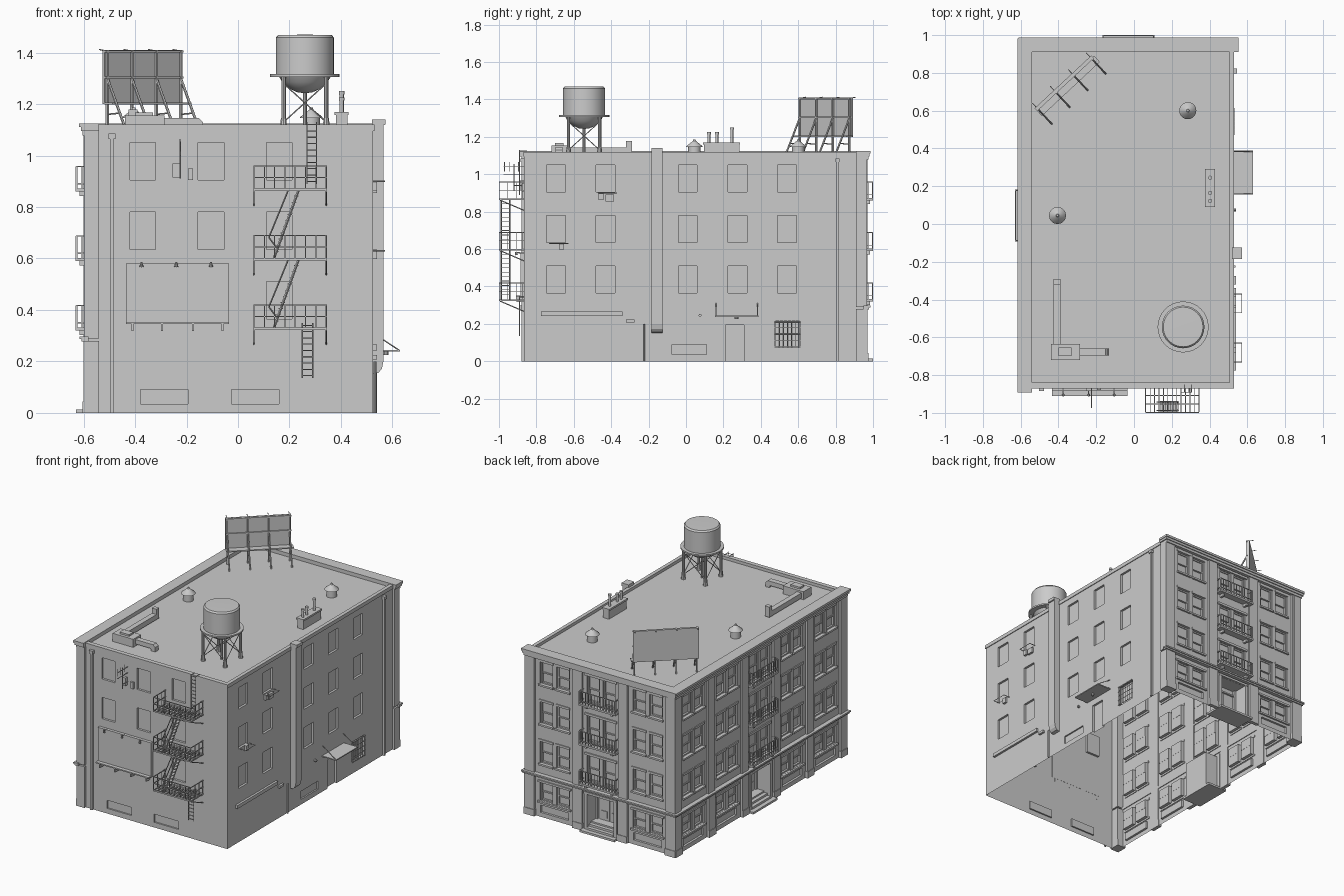
import bpy, bmesh, math
from mathutils import Matrix, Vector

I = Matrix.Identity(4)
FLOORS = [0.0, 0.27, 0.54]
new = bmesh.new


def box(bm, x0, x1, y0, y1, z0, z1, M=I):
    c = Matrix.Translation(((x0 + x1) / 2, (y0 + y1) / 2, (z0 + z1) / 2))
    s = Matrix.Diagonal((abs(x1 - x0), abs(y1 - y0), abs(z1 - z0), 1))
    bmesh.ops.create_cube(bm, size=1, matrix=M @ c @ s)


def rod(bm, p, q, r, n=6, M=I, r2=None):
    p, q = Vector(p), Vector(q)
    R = (q - p).to_track_quat('Z', 'Y').to_matrix().to_4x4()
    bmesh.ops.create_cone(bm, cap_ends=True, segments=n, radius1=r, radius2=r if r2 is None else r2,
                          depth=(q - p).length, matrix=M @ Matrix.Translation((p + q) / 2) @ R)


def lathe(bm, cx, cy, prof, n=32):
    vs = [bm.verts.new((cx + r, cy, z)) for r, z in prof]
    es = [bm.edges.new(e) for e in zip(vs, vs[1:])]
    bmesh.ops.spin(bm, geom=vs + es, cent=(cx, cy, 0), axis=(0, 0, 1), angle=2 * math.pi, steps=n)
    bmesh.ops.remove_doubles(bm, verts=bm.verts, dist=1e-5)
    bmesh.ops.recalc_face_normals(bm, faces=bm.faces)


def prism_y(bm, pts, y0, y1):
    f = bm.faces.new([bm.verts.new((x, y0, z)) for x, z in pts])
    e = bmesh.ops.extrude_face_region(bm, geom=[f])['geom']
    bmesh.ops.translate(bm, vec=(0, y1 - y0, 0), verts=[v for v in e if isinstance(v, bmesh.types.BMVert)])
    bmesh.ops.recalc_face_normals(bm, faces=bm.faces)


def finish(name, bm, smooth=False):
    me = bpy.data.meshes.new(name)
    bm.to_mesh(me)
    bm.free()
    ob = bpy.data.objects.new(name, me)
    bpy.context.collection.objects.link(ob)
    if smooth:
        bpy.ops.object.select_all(action='DESELECT')
        ob.select_set(True)
        bpy.context.view_layer.objects.active = ob
        bpy.ops.object.shade_smooth_by_angle(angle=math.radians(35))
    return ob


cut, trim, sash, balc, door, steps = new(), new(), new(), new(), new(), new()


# Double-hung window in a decorated facade (u along wall, d outward)
def window(M, u, w, z0, z1):
    h, t, zm = w / 2, 0.009, (z0 + z1) / 2
    box(cut, u - h, u + h, -0.025, 0.05, z0, z1, M)
    for s in (-1, 1):
        box(sash, u + s * h, u + s * (h - t), -0.025, -0.010, z0, z1, M)
    for z in (z0, zm - t / 2, z1 - t):
        box(sash, u - h, u + h, -0.025, -0.012, z, z + t, M)
    box(sash, u - h, u + h, -0.026, -0.018, zm, z1, M)


def facade(M, half, bays):
    # pilasters: wider at ground floor, with base blocks
    edges = [0.135] + [b + 0.145 for b in bays]
    for a in edges:
        end = a == edges[-1]
        b = half if end else a + 0.07
        for s in (-1, 1):
            d0 = -0.045 if end else -0.005
            box(trim, s * a, s * b, d0, 0.013, 0.29, 1.10, M)
            box(trim, s * a, s * b, d0, 0.016, 0, 0.28, M)
            box(trim, s * (a - 0.004), s * b, d0, 0.02, 0, 0.045, M)
    # string course and main cornice
    box(trim, -half - 0.008, half + 0.008, -0.005, 0.024, 0.277, 0.287, M)
    box(trim, -half - 0.012, half + 0.012, -0.005, 0.031, 0.287, 0.297, M)
    box(trim, -half, half, -0.005, 0.02, 1.078, 1.095, M)
    box(trim, -half - 0.008, half + 0.008, -0.045, 0.026, 1.095, 1.11, M)
    box(trim, -half - 0.012, half + 0.012, -0.045, 0.032, 1.11, 1.125, M)
    # paired windows, sills, heads and basement panels
    for b in bays:
        for c in (-b, b):
            for u in (c - 0.063, c + 0.063):
                window(M, u, 0.096, 0.11, 0.235)
                for f in FLOORS:
                    window(M, u, 0.096, 0.365 + f, 0.515 + f)
                    box(trim, u - 0.056, u + 0.056, -0.005, 0.012, 0.353 + f, 0.365 + f, M)
                    box(trim, u - 0.054, u + 0.054, -0.005, 0.006, 0.515 + f, 0.53 + f, M)
            box(trim, c - 0.125, c + 0.125, -0.005, 0.012, 0.097, 0.109, M)
            box(trim, c - 0.125, c + 0.125, -0.005, 0.007, 0.236, 0.25, M)
            box(cut, c - 0.105, c + 0.105, -0.015, 0.05, 0.03, 0.08, M)
    # centre bay: tall windows and balconies
    for f in FLOORS:
        for u in (-0.06, 0.06):
            window(M, u, 0.092, 0.335 + f, 0.515 + f)
        box(trim, -0.12, 0.12, -0.005, 0.008, 0.516 + f, 0.532 + f, M)
        z = 0.32 + f
        box(balc, -0.138, 0.138, -0.005, 0.046, z, z + 0.012, M)
        for zr in (z + 0.028, z + 0.095):
            box(balc, -0.136, 0.136, 0.040, 0.045, zr, zr + 0.005, M)
            for s in (-1, 1):
                box(balc, s * 0.131, s * 0.136, 0, 0.045, zr, zr + 0.005, M)
        for i in range(13):
            u = -0.1335 + i * 0.02225
            w = 0.0035 if i % 4 == 0 else 0.0018
            box(balc, u - w, u + w, 0.0425 - w, 0.0425 + w, z + 0.01, z + 0.097, M)
        for s in (-1, 1):
            box(balc, s * 0.132, s * 0.135, 0.02, 0.023, z + 0.01, z + 0.097, M)
            box(balc, s * 0.09, s * 0.105, 0, 0.03, z - 0.018, z, M)
    # entrance recess, doors and steps
    box(cut, -0.1, 0.1, -0.1, 0.06, -0.05, 0.252, M)
    for s in (-1, 1):
        box(trim, s * 0.1, s * 0.122, -0.005, 0.012, 0, 0.265, M)
        box(door, s * 0.1, s * 0.086, -0.1, -0.085, 0.05, 0.252, M)
        box(door, s * 0.004, s * 0.08, -0.1, -0.094, 0.05, 0.205, M)
        box(door, s * 0.018, s * 0.066, -0.1, -0.09, 0.07, 0.115, M)
    box(door, -0.1, 0.1, -0.1, -0.085, 0.207, 0.217, M)
    box(trim, -0.122, 0.122, -0.005, 0.014, 0.253, 0.268, M)
    for d, z in ((0.045, 0.014), (0.015, 0.028), (-0.01, 0.042), (-0.035, 0.052)):
        w = 0.13 if d > 0.02 else 0.0995
        box(steps, -w, w, -0.1, d, 0, z, M)


facade(Matrix.Translation((-0.03, 0.955, 0)), 0.57, [0.35])
facade(Matrix.Translation((-0.585, 0.045, 0)) @ Matrix.Rotation(math.pi / 2, 4, 'Z'), 0.925, [0.35, 0.71])

# Plain-wall openings on front and right
for f in FLOORS:
    for x in (-0.37, -0.105, 0.16):
        if f > 0 or x > 0:
            box(cut, x - 0.05, x + 0.05, -0.92, -0.85, 0.365 + f, 0.51 + f)
    for y in (-0.695, -0.43, 0.01, 0.275, 0.54):
        box(cut, 0.51, 0.58, y - 0.05, y + 0.05, 0.365 + f, 0.51 + f)
for x in (-0.287, 0.067):
    box(cut, x - 0.092, x + 0.092, -0.92, -0.855, 0.035, 0.09)
box(cut, 0.515, 0.58, -0.075, 0.11, 0.035, 0.09)
box(cut, 0.51, 0.58, 0.21, 0.31, -0.05, 0.195)
box(cut, 0.505, 0.58, 0.475, 0.61, 0.075, 0.215)

# Building shell: cut openings, then open the underside
bm = new()
box(bm, -0.585, 0.525, -0.865, 0.955, 0, 1.10)
body = finish("building_walls", bm)
cutter = finish("opening_cutter", cut)
cutter.hide_render = True
mod = body.modifiers.new("openings", 'BOOLEAN')
mod.object, mod.solver = cutter, 'EXACT'
bpy.context.view_layer.update()
me = bpy.data.meshes.new_from_object(body.evaluated_get(bpy.context.evaluated_depsgraph_get()))
body.modifiers.clear()
body.data = me
bpy.data.objects.remove(cutter)
bm = new()
bm.from_mesh(me)
bmesh.ops.delete(bm, geom=[f for f in bm.faces if f.normal.z < -0.9 and f.calc_center_median().z < 0.001], context='FACES')
bm.to_mesh(me)
bm.free()
for n, b in (("facade_trim", trim), ("window_sashes", sash), ("balconies", balc), ("entrance_doors", door), ("entrance_steps", steps)):
    finish(n, b)

# Parapet on plain sides, and behind the cornices
bm = new()
box(bm, -0.6, 0.53, -0.87, -0.84, 1.095, 1.12)
box(bm, 0.505, 0.53, -0.87, 0.96, 1.095, 1.12)
finish("roof_parapet", bm)

# Fire escape
bm = new()
for f in FLOORS:
    z = 0.322 + f
    for y in (-1.0, -0.955, -0.91, -0.87):
        box(bm, 0.06, 0.345, y, y + 0.004, z, z + 0.01)
    for i in range(13):
        x = 0.06 + i * 0.0234
        box(bm, x, x + 0.004, -1.0, -0.866, z, z + 0.008)
    for zr in (z + 0.05, z + 0.095):
        box(bm, 0.06, 0.345, -1.0, -0.996, zr, zr + 0.005)
        for x in (0.06, 0.341):
            box(bm, x, x + 0.004, -1.0, -0.866, zr, zr + 0.005)
    for i in range(8):
        x = 0.06 + i * 0.0401
        box(bm, x, x + 0.004, -1.0, -0.996, z, z + 0.097)
    for x in (0.062, 0.343):
        for y in (-0.955, -0.91, -0.875):
            box(bm, x - 0.002, x + 0.002, y, y + 0.004, z, z + 0.097)
        rod(bm, (x, -0.995, z), (x, -0.866, z - 0.055), 0.003)
    if f < 0.5:
        for y in (-0.988, -0.942):
            rod(bm, (0.14, y, z + 0.01), (0.235, y, z + 0.273), 0.005, 4)
            rod(bm, (0.12, y, z + 0.09), (0.195, y, z + 0.273), 0.003, 4)
            rod(bm, (0.12, y, z + 0.09), (0.15, y, z + 0.05), 0.003, 4)
        for i in range(1, 11):
            x, zz = 0.14 + 0.095 * i / 11, z + 0.01 + 0.263 * i / 11
            box(bm, x - 0.009, x + 0.009, -0.988, -0.942, zz, zz + 0.003)
for x0, x1, z0, z1, n in ((0.25, 0.29, 0.135, 0.35, 9), (0.268, 0.305, 0.89, 1.13, 10)):
    for x in (x0, x1):
        rod(bm, (x, -0.89, z0), (x, -0.89, z1), 0.003)
        rod(bm, (x, -0.89, z1 - 0.005), (x, -0.85, z1 - 0.005), 0.003)
    for i in range(n):
        zz = z0 + 0.01 + i * (z1 - z0 - 0.02) / (n - 1)
        rod(bm, (x0, -0.89, zz), (x1, -0.89, zz), 0.002)
finish("fire_escape", bm)

# Wall sign board with ledge, brackets and lamps
bm = new()
box(bm, -0.435, -0.035, -0.885, -0.864, 0.35, 0.58)
box(bm, -0.435, -0.035, -0.91, -0.864, 0.345, 0.353)
for x in (-0.41, -0.295, -0.175, -0.06):
    box(bm, x - 0.004, x + 0.004, -0.905, -0.864, 0.318, 0.346)
for x in (-0.375, -0.24, -0.105):
    rod(bm, (x, -0.865, 0.578), (x, -0.91, 0.582), 0.003)
    rod(bm, (x, -0.91, 0.585), (x, -0.905, 0.568), 0.004, 8, r2=0.008)
finish("wall_sign", bm)

# Aerial and meter boxes on the front
bm = new()
rod(bm, (-0.225, -0.92, 0.91), (-0.225, -0.92, 1.055), 0.003)
for z in (0.94, 1.0, 1.04):
    rod(bm, (-0.225, -0.975 if z > 0.95 else -0.92, z), (-0.225, -0.864, z), 0.0025)
for y in (-0.97, -0.945, -0.895):
    rod(bm, (-0.225, y, 1.015), (-0.225, y, 1.065), 0.002)
box(bm, -0.255, -0.228, -0.885, -0.864, 0.915, 0.97)
box(bm, -0.195, -0.175, -0.88, -0.864, 0.905, 0.95)
finish("wall_aerial", bm)

# Downspouts with hopper heads
bm = new()
for x, y in ((-0.49, -0.873), (0.532, 0.81)):
    box(bm, x - 0.007, x + 0.007, y - 0.007, y + 0.007, 0, 1.07)
    box(bm, x - 0.014, x + 0.014, y - 0.012, y + 0.012, 1.065, 1.085)
finish("downspouts", bm)

# Exhaust duct on the right wall
bm = new()
prism_y(bm, [(0.52, 1.14), (0.573, 1.14), (0.573, 1.12), (0.565, 1.118), (0.565, 0.2), (0.559, 0.172), (0.546, 0.156), (0.52, 0.15)], -0.185, -0.125)
finish("wall_duct", bm)

# Awning, lamp, window bars, pipes and cooling boxes on the right wall
bm = new()
box(bm, 0.52, 0.63, 0.155, 0.388, 0.238, 0.245)
for y in (0.16, 0.383):
    rod(bm, (0.525, y, 0.31), (0.627, y, 0.243), 0.0025)
rod(bm, (0.575, 0.27, 0.225), (0.575, 0.27, 0.24), 0.01, 10)
finish("awning", bm)
bm = new()
for i in range(7):
    y = 0.48 + i * 0.0208
    rod(bm, (0.53, y, 0.075), (0.53, y, 0.215), 0.0025)
for z in (0.08, 0.113, 0.146, 0.179, 0.21):
    rod(bm, (0.53, 0.472, z), (0.53, 0.613, z), 0.002)
finish("window_bars", bm)
bm = new()
box(bm, 0.52, 0.54, -0.775, -0.34, 0.243, 0.266)
rod(bm, (0.532, -0.225, 0), (0.532, -0.225, 0.2), 0.006, 8)
box(bm, 0.52, 0.54, -0.32, -0.275, 0.208, 0.224)
rod(bm, (0.52, 0.075, 0.245), (0.54, 0.075, 0.245), 0.008, 10)
for y, z, w in ((-0.455, 0.863, 0.013), (-0.408, 0.855, 0.023), (-0.665, 0.598, 0.014)):
    box(bm, 0.52, 0.54, y - w, y + w, z, z + 0.036)
for y, z in ((-0.42, 0.9), (-0.68, 0.63)):
    for s in (-0.05, 0.05):
        rod(bm, (0.52, y + s, z), (0.572, y + s, z), 0.0025)
    rod(bm, (0.57, y - 0.05, z), (0.57, y + 0.05, z), 0.002)
finish("wall_fittings", bm)

# Water tower
tx, ty = 0.26, -0.545
bm = new()
lathe(bm, tx, ty, [(0, 1.242), (0.03, 1.246), (0.06, 1.26), (0.088, 1.285), (0.105, 1.315), (0.113, 1.316), (0.113, 1.458), (0.105, 1.468), (0, 1.47)])
finish("water_tank", bm, True)
bm = new()
lathe(bm, tx, ty, [(0.09, 1.306), (0.135, 1.306), (0.135, 1.316), (0.09, 1.316), (0.09, 1.306)])
corners = [(tx + a * 0.083, ty + b * 0.083) for a, b in ((1, 1), (1, -1), (-1, -1), (-1, 1))]
for i, c in enumerate(corners):
    d = corners[(i + 1) % 4]
    rod(bm, (*c, 1.10), (*c, 1.31), 0.009, 10)
    rod(bm, (*c, 1.10), (*c, 1.145), 0.015, 10, r2=0.011)
    for a, b in ((c, d), (d, c)):
        rod(bm, (*a, 1.13), (*b, 1.28), 0.0025)
rod(bm, (tx, ty, 1.10), (tx, ty, 1.25), 0.008, 10)
finish("water_tower_stand", bm, True)

# Roof sign on raking struts
M = Matrix.Translation((-0.372, 0.748, 0)) @ Matrix.Rotation(math.radians(43), 4, 'Z')
bm = new()
box(bm, -0.205, 0.205, -0.006, 0.006, 1.20, 1.41, M)
box(bm, -0.205, 0.215, -0.05, -0.006, 1.198, 1.206, M)
for z in (1.30, 1.4):
    box(bm, -0.205, 0.205, -0.014, -0.004, z, z + 0.008, M)
for x in (-0.195, -0.065, 0.065, 0.195):
    box(bm, x - 0.004, x + 0.004, -0.016, -0.005, 1.10, 1.41, M)
    rod(bm, (x, -0.01, 1.30), (x, -0.115, 1.10), 0.0055, 6, M)
    rod(bm, (x, -0.01, 1.16), (x, -0.08, 1.165), 0.003, 6, M)
    rod(bm, (x, 0, 1.407), (x, 0.035, 1.412), 0.0025, 6, M)
finish("roof_sign", bm)

# Roof ducts, chimney and turret vents
bm = new()
box(bm, -0.44, -0.285, -0.72, -0.635, 1.10, 1.155)
box(bm, -0.40, -0.33, -0.70, -0.655, 1.155, 1.167)
box(bm, -0.425, -0.39, -0.636, -0.29, 1.108, 1.143)
box(bm, -0.425, -0.39, -0.32, -0.29, 1.143, 1.178)
prism_y(bm, [(-0.286, 1.115), (-0.17, 1.115), (-0.165, 1.10), (-0.135, 1.10), (-0.137, 1.13), (-0.152, 1.145), (-0.286, 1.145)], -0.697, -0.66)
finish("roof_ducts", bm)
bm = new()
box(bm, 0.38, 0.425, 0.095, 0.285, 1.09, 1.158)
box(bm, 0.375, 0.43, 0.09, 0.29, 1.158, 1.17)
for y, z in ((0.122, 1.225), (0.165, 1.225), (0.245, 1.25)):
    rod(bm, (0.403, y, 1.16), (0.403, y, z), 0.008, 12)
    rod(bm, (0.403, y, z - 0.012), (0.403, y, z), 0.011, 12)
finish("chimney", bm, True)
for i, (x, y) in enumerate(((-0.405, 0.045), (0.285, 0.6))):
    bm = new()
    lathe(bm, x, y, [(0.033, 1.095), (0.033, 1.145), (0.045, 1.145), (0.043, 1.15), (0.008, 1.178), (0.006, 1.186), (0, 1.187)], 20)
    finish("turret_vent_%d" % i, bm, True)
